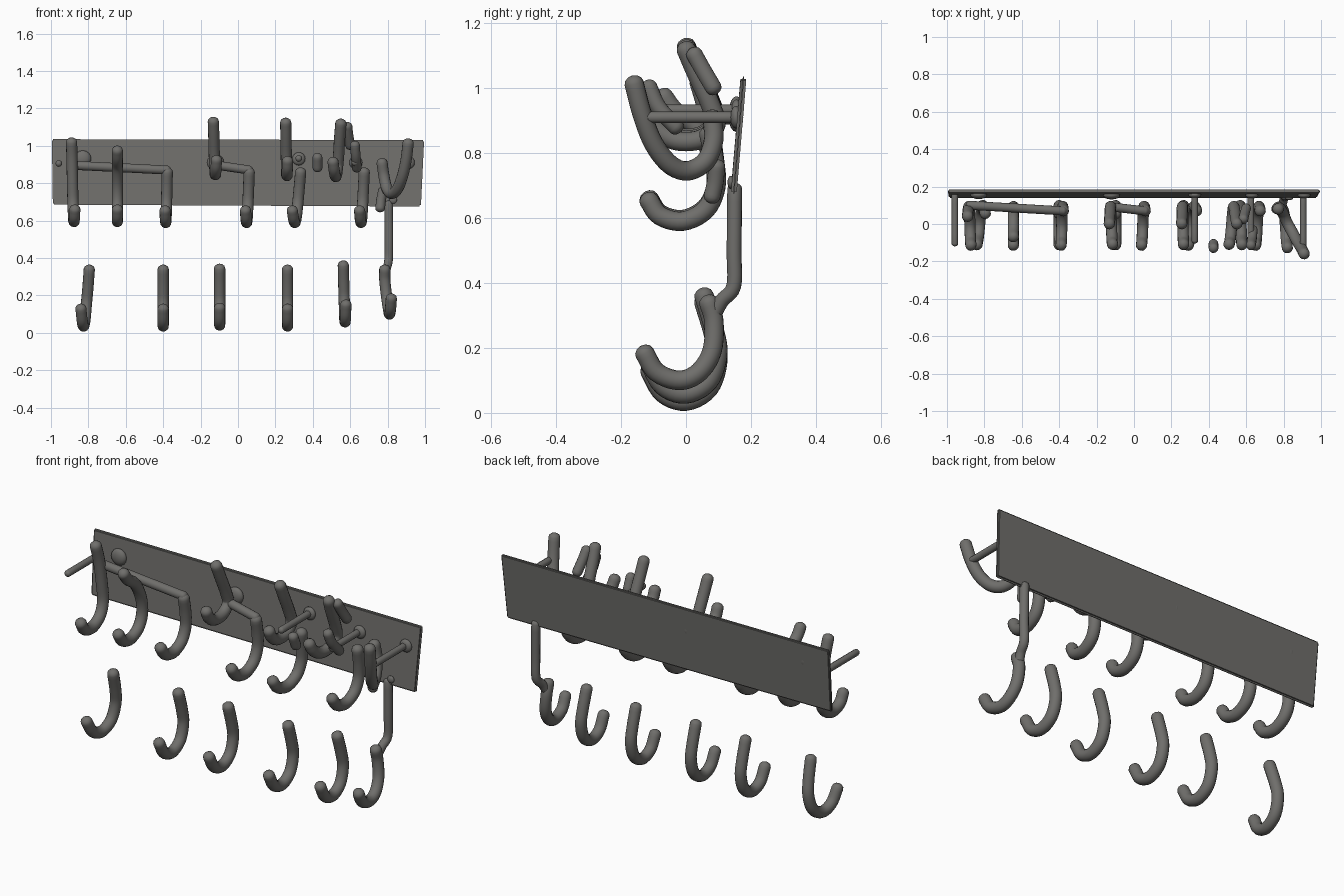
import bpy, bmesh, math
from mathutils import Vector, Matrix

cube = bpy.data.objects.get("Cube")
if cube:
    bpy.data.objects.remove(cube, do_unlink=True)

metal = bpy.data.materials.new("dark_grey_metal")
metal.use_nodes = True
GREY = (0.16, 0.157, 0.148, 1)
metal.diffuse_color = GREY
metal.node_tree.nodes["Principled BSDF"].inputs["Base Color"].default_value = GREY


def finish(bm, name):
    bmesh.ops.recalc_face_normals(bm, faces=bm.faces)
    mesh = bpy.data.meshes.new(name)
    bm.to_mesh(mesh)
    bm.free()
    mesh.materials.append(metal)
    obj = bpy.data.objects.new(name, mesh)
    bpy.context.collection.objects.link(obj)
    bpy.ops.object.select_all(action='DESELECT')
    obj.select_set(True)
    bpy.context.view_layer.objects.active = obj
    bpy.ops.object.shade_smooth_by_angle(angle=math.radians(50))
    return obj


def smooth_path(points, steps=5):
    """Catmull-Rom curve through the points."""
    p = [Vector(q) for q in points]
    p = [2 * p[0] - p[1]] + p + [2 * p[-1] - p[-2]]
    out = []
    for a, b, c, d in zip(p, p[1:], p[2:], p[3:]):
        for i in range(steps):
            t = i / steps
            out.append(0.5 * (2 * b + (c - a) * t + (2 * a - 5 * b + 4 * c - d) * t * t
                              + (3 * b - a - 3 * c + d) * t ** 3))
    return out + [p[-2]]


def tube(name, points, r=0.03, sides=14):
    """Round bar with domed ends along a smooth path."""
    path = smooth_path(points)
    start = (path[0] - path[1]).normalized()
    end = (path[-1] - path[-2]).normalized()
    dome = [(math.sin(a) * r * 0.8, math.cos(a) * r) for a in (1.4, 1.0, 0.5)]
    rings = [(path[0] + start * h, w) for h, w in dome]
    rings += [(q, r) for q in path]
    rings += [(path[-1] + end * h, w) for h, w in reversed(dome)]
    bm = bmesh.new()
    loops = []
    tangent = -start
    side = tangent.orthogonal().normalized()
    for i, (centre, w) in enumerate(rings):
        new = (rings[min(i + 1, len(rings) - 1)][0] - rings[max(i - 1, 0)][0]).normalized()
        side = tangent.rotation_difference(new) @ side
        tangent = new
        up = tangent.cross(side)
        loops.append([bm.verts.new(centre + w * (side * math.cos(k * math.tau / sides)
                                                 + up * math.sin(k * math.tau / sides)))
                      for k in range(sides)])
    for a, b in zip(loops, loops[1:]):
        for k in range(sides):
            j = (k + 1) % sides
            bm.faces.new((a[k], a[j], b[j], b[k]))
    bm.faces.new(loops[0])
    bm.faces.new(loops[-1])
    return finish(bm, name)


def hook(name, profile, x_top, x_tip, lift=0.0):
    """Hook from a (y, z) side profile, leaning sideways from top to tip."""
    n = len(profile) - 1
    tube(name, [(x_top + (x_tip - x_top) * i / n, y, z + lift)
                for i, (y, z) in enumerate(profile)])


# Slightly tilted back plate
bm = bmesh.new()
corners = [(-0.99, 0.147, 0.685), (0.978, 0.147, 0.675), (0.995, 0.177, 1.03), (-0.995, 0.177, 1.035)]
front = [bm.verts.new((x, y - 0.009, z)) for x, y, z in corners]
back = [bm.verts.new((x, y + 0.009, z)) for x, y, z in corners]
bm.faces.new(front)
bm.faces.new(back[::-1])
for i in range(4):
    j = (i + 1) % 4
    bm.faces.new((front[j], front[i], back[i], back[j]))
bmesh.ops.bevel(bm, geom=bm.edges[:], offset=0.007, segments=2, affect='EDGES')
finish(bm, "back_plate")

# Low mounds where the rods meet the plate
for i, (x, z, r) in enumerate([(-0.83, 0.93, 0.045), (-0.12, 0.91, 0.045), (0.325, 0.93, 0.035),
                               (0.63, 0.91, 0.035), (0.91, 0.91, 0.035), (0.83, 0.71, 0.02)]):
    bm = bmesh.new()
    bmesh.ops.create_uvsphere(bm, u_segments=16, v_segments=8, radius=r,
                              matrix=Matrix.Translation((x, 0.153 + (z - 0.9) * 0.08, z))
                              @ Matrix.Diagonal((1, 0.5, 1, 1)))
    finish(bm, f"plate_mound_{i + 1}")

# Thin support rods standing out from the plate
for i, (x, z, y) in enumerate([(-0.958, 0.905, -0.105), (0.325, 0.932, -0.09),
                               (0.625, 0.91, -0.08), (0.905, 0.91, -0.12)]):
    tube(f"support_rod_{i + 1}", [(x, 0.16, z), (x, y, z)], 0.018, 10)

# Lower row of separate hooks
LOWER = [(0.055, 0.34), (0.085, 0.24), (0.098, 0.16), (0.07, 0.075),
         (0, 0.036), (-0.07, 0.06), (-0.112, 0.13)]
for i, (a, b, lift) in enumerate([(-0.795, -0.84, 0.0), (-0.4, -0.4, 0), (-0.098, -0.098, 0.005),
                                  (0.265, 0.265, 0), (0.563, 0.577, 0.022)]):
    hook(f"lower_hook_{i + 1}", LOWER, a, b, lift)

# Lower right hook hanging from the plate on a long stem
tube("hanging_stem", [(0.805, 0.15, 0.69), (0.807, 0.148, 0.5), (0.805, 0.147, 0.39),
                      (0.795, 0.11, 0.345), (0.785, 0.085, 0.3)], 0.023)
tube("hanging_hook", [(0.785, 0.07, 0.34), (0.785, 0.086, 0.28), (0.795, 0.08, 0.19),
                      (0.805, 0.04, 0.125), (0.81, -0.02, 0.1), (0.815, -0.09, 0.125), (0.82, -0.128, 0.185)])

# Middle row of hooks
BEND = [(0.092, 0.7), (0.06, 0.63), (-0.01, 0.595), (-0.08, 0.612), (-0.115, 0.66)]
PLAIN = [(0.07, 0.865), (0.088, 0.78)] + BEND
PRONGED = [(-0.07, 0.975), (-0.035, 0.93), (0.03, 0.88), (0.08, 0.79)] + BEND
hook("left_tall_hook", [(0.04, 1.02), (0.065, 0.93), (0.085, 0.8)] + BEND, -0.89, -0.872)
hook("pronged_hook", PRONGED, -0.645, -0.645)
for i, (a, b) in enumerate([(-0.378, -0.39), (0.06, 0.04), (0.335, 0.29), (0.675, 0.65)]):
    hook(f"middle_hook_{i + 1}", PLAIN, a, b, -0.005)

# Cross bars joining neighbouring hooks
tube("left_cross_bar", [(-0.88, 0.1, 0.895), (-0.378, 0.07, 0.87)], 0.024)
tube("centre_cross_bar", [(-0.11, 0.09, 0.895), (0.06, 0.07, 0.87)], 0.024)

# Upper row of tall hooks
UPPER = [(0, 1.13), (0.03, 1.06), (0.075, 0.96), (0.092, 0.895),
         (0.045, 0.852), (-0.03, 0.848), (-0.085, 0.88), (-0.11, 0.925)]
for i, (a, b) in enumerate([(-0.132, -0.115), (0.255, 0.265), (0.55, 0.508)]):
    hook(f"upper_hook_{i + 1}", UPPER, a, b, -0.005 * i)

# Loose prongs and hook tips on the right half
PRONGS = {
    "loose_hook_tip": [(0.425, -0.13, 0.94), (0.425, -0.105, 0.88)],
    "upper_right_prong": [(0.585, 0.025, 1.105), (0.59, 0.05, 1.06), (0.6, 0.085, 1.0)],
    "forward_right_prong": [(0.625, -0.115, 1.005), (0.63, -0.085, 0.94), (0.635, -0.03, 0.88)],
    "low_right_prong": [(0.775, 0.095, 0.76), (0.765, 0.09, 0.71), (0.76, 0.08, 0.665)],
}
for name, pts in PRONGS.items():
    tube(name, pts, 0.026)

# Big sweeping hook at the right end
tube("right_sweeping_hook", [(0.91, -0.16, 1.015), (0.898, -0.135, 0.92), (0.877, -0.1, 0.83),
                             (0.85, -0.05, 0.765), (0.82, 0.005, 0.745), (0.795, 0.06, 0.775),
                             (0.78, 0.085, 0.84), (0.77, 0.08, 0.91)])
